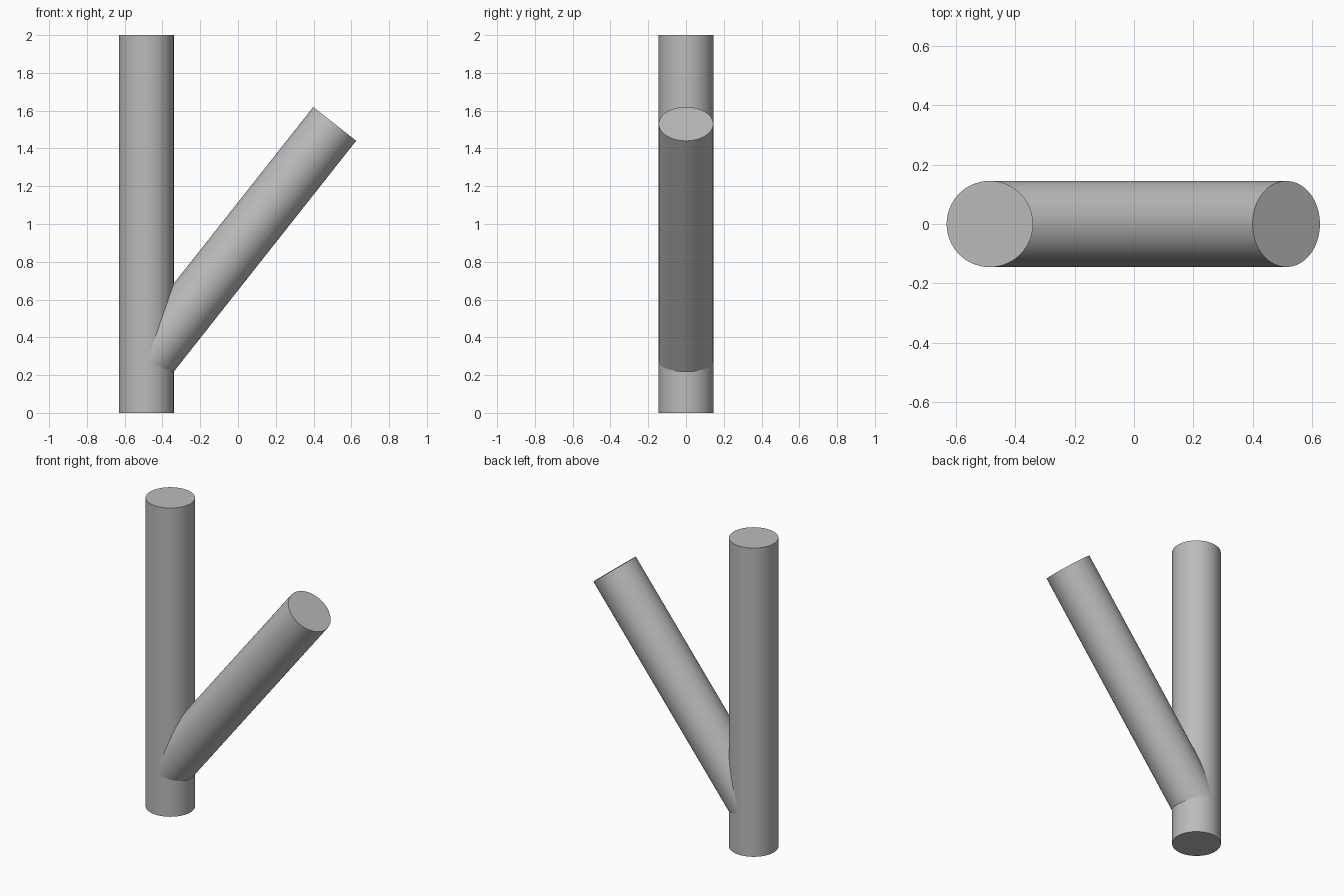
import bpy
import math
from mathutils import Vector

cube = bpy.data.objects.get("Cube")
if cube:
    bpy.data.objects.remove(cube, do_unlink=True)

RADIUS = 0.145
SIDES = 96

grey = bpy.data.materials.new("plain grey")
grey.use_nodes = True
colour = (0.5, 0.5, 0.5, 1)
grey.diffuse_color = colour
grey.node_tree.nodes["Principled BSDF"].inputs["Base Color"].default_value = colour


def rod(name, start, end, radius):
    """Capped cylinder running from start to end."""
    start, end = Vector(start), Vector(end)
    axis = end - start
    bpy.ops.mesh.primitive_cylinder_add(vertices=SIDES, radius=radius,
                                        depth=axis.length, location=(start + end) / 2)
    obj = bpy.context.object
    obj.name = name
    obj.rotation_euler = (0, math.atan2(axis.x, axis.z), 0)
    obj.data.materials.append(grey)
    bpy.ops.object.shade_smooth_by_angle(angle=math.radians(30))
    return obj


# Upright post
rod("upright_post", (-0.485, 0, 0), (-0.485, 0, 2), RADIUS)

# Slanted branch, starting on the axis of the post
rod("slanted_branch", (-0.485, 0, 0.268), (0.512, 0, 1.53), RADIUS - 0.0005)
